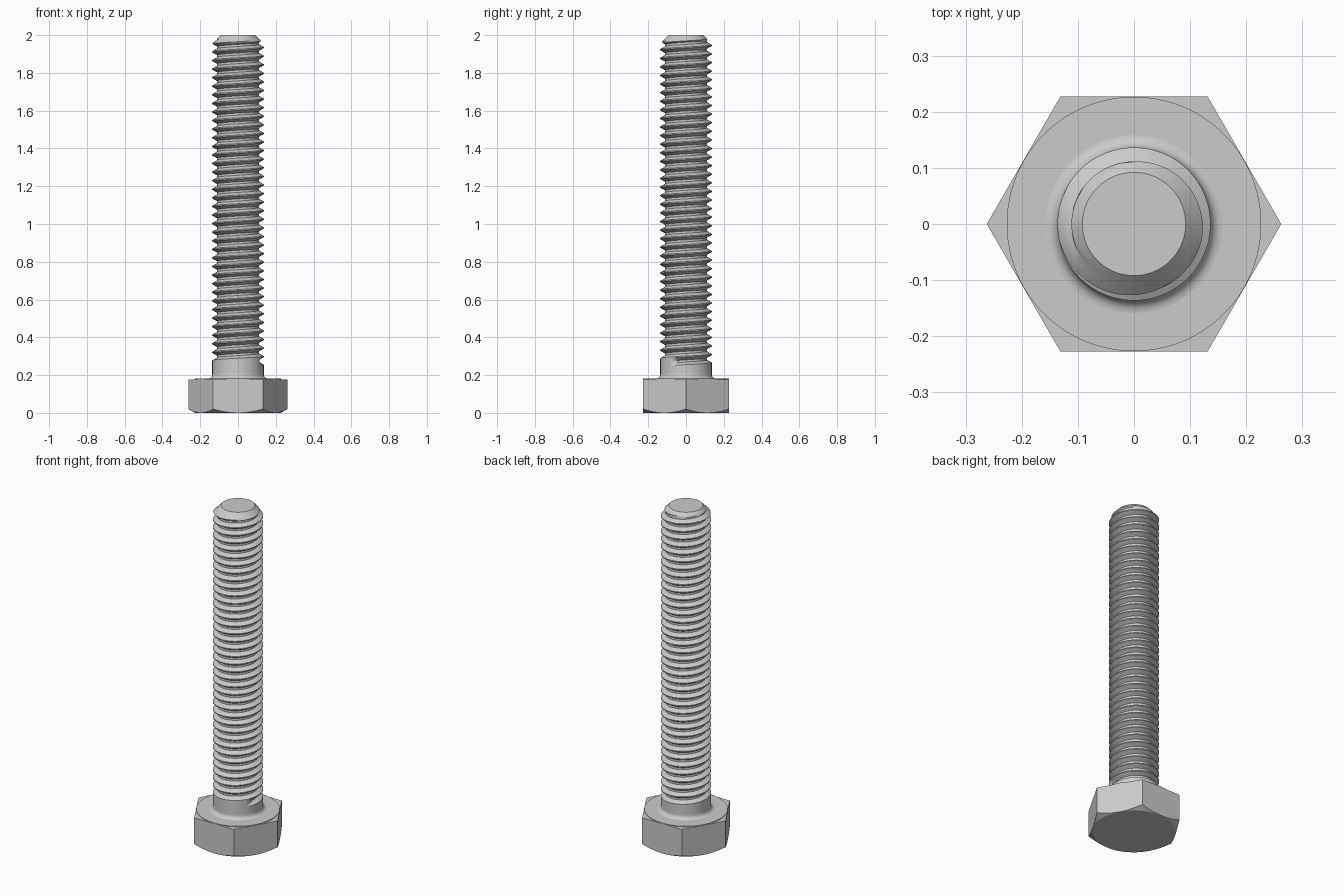
import bpy, bmesh, math

if "Cube" in bpy.data.objects:
    bpy.data.objects.remove(bpy.data.objects["Cube"])

TAU = 2 * math.pi
N = 96                        # segments around
U = 1 / 22                    # one millimetre in model units
PITCH, MAJOR, ROOT = U, 3 * U, 0.1115
APOTHEM, HEAD_TOP, TIP = 5 * U, 4 * U, 2.0
TIP_R, GROOVE_Z, START = 0.092, 0.275, -0.6


def finish(name, bm):
    bmesh.ops.remove_doubles(bm, verts=bm.verts, dist=1e-5)
    bmesh.ops.recalc_face_normals(bm, faces=bm.faces)
    me = bpy.data.meshes.new(name)
    bm.to_mesh(me)
    bm.free()
    ob = bpy.data.objects.new(name, me)
    bpy.context.collection.objects.link(ob)
    bpy.ops.object.select_all(action='DESELECT')
    bpy.context.view_layer.objects.active = ob
    ob.select_set(True)
    bpy.ops.object.shade_smooth_by_angle(angle=math.radians(25))


def point(bm, r, a, z):
    return bm.verts.new((r * math.cos(a), r * math.sin(a), z))


def loft(bm, rings, start=0.0):
    """Each ring is a function angle -> (radius, z)."""
    rows = []
    for ring in rings:
        angles = [start + TAU * i / N for i in range(N)]
        rows.append([point(bm, ring(a)[0], a, ring(a)[1]) for a in angles])
    for lo, hi in zip(rows, rows[1:]):
        for i in range(N):
            j = (i + 1) % N
            bm.faces.new((lo[i], lo[j], hi[j], hi[i]))
    return rows


def hex_r(a):
    return APOTHEM / math.cos((a % (TAU / 6)) - TAU / 12)


def circle(r, z):
    return lambda a: (r, z)


# Hex head: conical chamfer underneath, thin washer face on top
bm = bmesh.new()
face_r = APOTHEM - 0.0005
rows = loft(bm, [
    circle(face_r, 0),
    lambda a: (hex_r(a), (hex_r(a) - face_r) * 0.577),
    lambda a: (hex_r(a), HEAD_TOP - 0.004),
    circle(face_r, HEAD_TOP - 0.004),
    circle(face_r, HEAD_TOP)])
bm.faces.new(rows[0][::-1])
bm.faces.new(rows[-1])
finish("hex_head", bm)

# Threaded shank: helical rows following the groove profile
bm = bmesh.new()
Z0 = 0.215
PROFILE = [-7, -4.5, -2, 0, 2, 4.5, 7, 8]       # sixteenths of the pitch
n = len(PROFILE)


def thread_radius(turn, s, turns_in):
    d = max(0.0, min(1.0, (7 - abs(s)) / 5))    # 0 at crest, 1 at root
    fade = max(0.0, min(1.0, turns_in / 0.06)) if turn >= 0 else 0.0
    return MAJOR - (MAJOR - ROOT) * d * fade


first, last = -3, math.ceil((TIP - GROOVE_Z) / PITCH) + 2
rows = []
for turn in range(first, last):
    for s in PROFILE:
        row = []
        for i in range(N):
            a = START + TAU * i / N
            z = GROOVE_Z + PITCH * (turn + s / 16 + a / TAU)
            z = max(Z0, min(TIP, z))
            r = thread_radius(turn, s, turn + i / N)
            row.append(point(bm, min(r, TIP_R + TIP - z), a, z))
        rows.append(row)
for j in range(len(rows) - n - 1):
    for i in range(N):
        k, sh = ((i + 1), 0) if i + 1 < N else (0, n)
        bm.faces.new((rows[j][i], rows[j + sh][k], rows[j + sh + 1][k], rows[j + 1][i]))

# Fillet where the shank meets the head, and the flat tip
FR = 0.022
steps = [t * math.pi / 12 for t in range(7)]
loft(bm, [circle(MAJOR + FR * (1 - math.sin(t)), HEAD_TOP + FR * (1 - math.cos(t)))
          for t in steps] + [circle(MAJOR, Z0)], START)
bm.faces.new([point(bm, TIP_R, START + TAU * i / N, TIP) for i in range(N)])
bmesh.ops.remove_doubles(bm, verts=bm.verts, dist=1e-5)
loose = [v for v in bm.verts if not v.link_faces]
bmesh.ops.delete(bm, geom=loose, context='VERTS')
finish("threaded_shank", bm)
